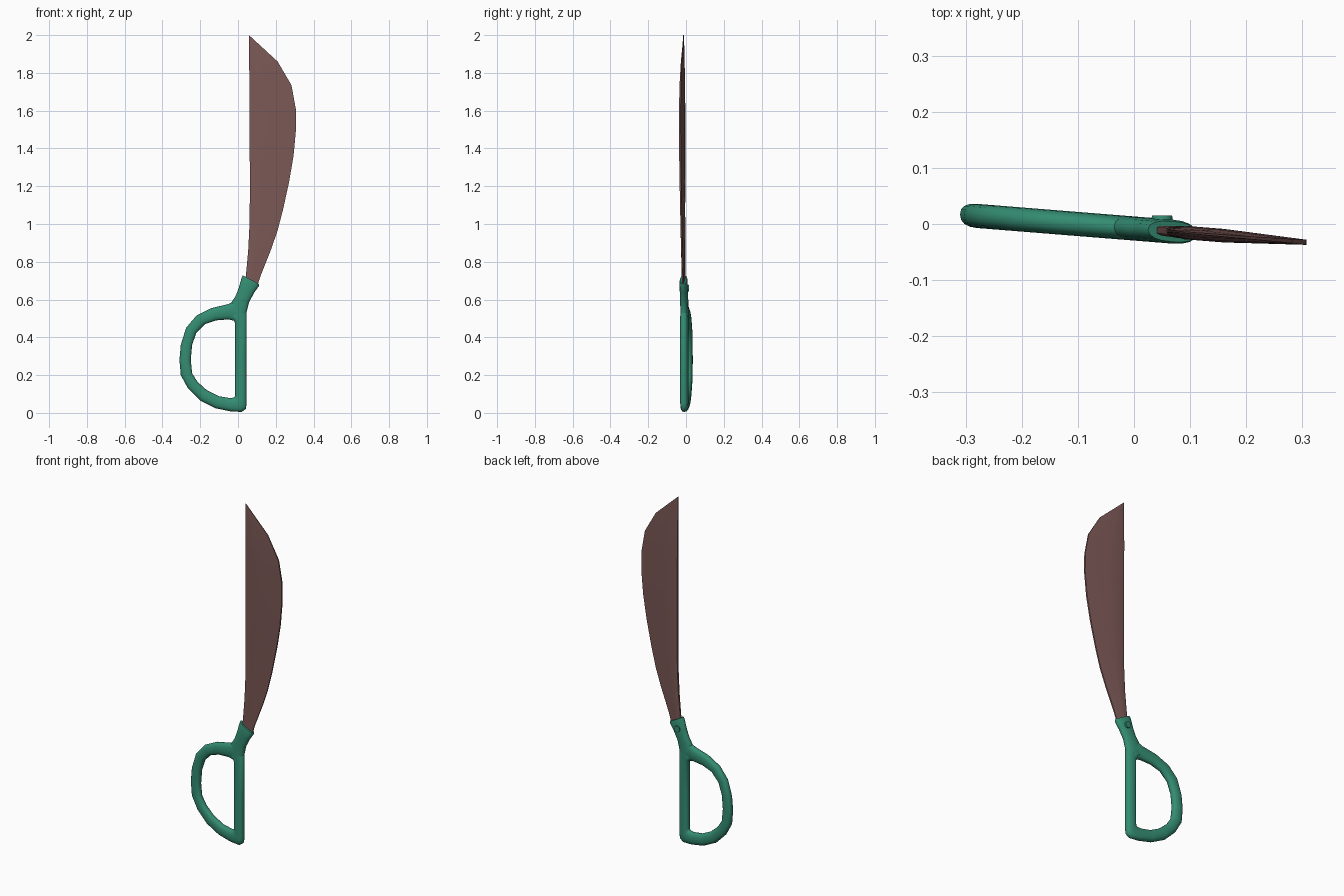
import bpy, bmesh, math
from mathutils import Vector, Matrix


def material(name, rgb):
    m = bpy.data.materials.new(name)
    m.diffuse_color = (*rgb, 1)
    return m


GREEN = material("green handle", (0.034, 0.262, 0.165))
BROWN = material("dull brown blade", (0.195, 0.098, 0.092))


def plane_y(x):
    # the whole tool lies in a plane turned slightly about z
    return -0.008 - 0.08 * x


def finish(bm, name, mat, angle):
    bmesh.ops.recalc_face_normals(bm, faces=bm.faces)
    me = bpy.data.meshes.new(name)
    bm.to_mesh(me)
    bm.free()
    me.materials.append(mat)
    ob = bpy.data.objects.new(name, me)
    bpy.context.collection.objects.link(ob)
    bpy.ops.object.select_all(action='DESELECT')
    ob.select_set(True)
    bpy.context.view_layer.objects.active = ob
    bpy.ops.object.shade_smooth_by_angle(angle=math.radians(angle))
    return ob


def loft(name, stations, section, mat, closed=False, angle=50):
    """Each station (xa, za, xb, zb, scale) spans two outline points;
    section holds (position across, y offset)."""
    bm = bmesh.new()
    rings = []
    for xa, za, xb, zb, s in stations:
        ring = []
        for u, t in section:
            x, z = xa + (xb - xa) * u, za + (zb - za) * u
            ring.append(bm.verts.new((x, plane_y(x) + t * s, z)))
        rings.append(ring)
    n = len(section)
    pairs = list(zip(rings, rings[1:]))
    if closed:
        pairs.append((rings[-1], rings[0]))
    else:
        bm.faces.new(rings[0])
        bm.faces.new(rings[-1])
    for a, b in pairs:
        for i in range(n):
            j = (i + 1) % n
            bm.faces.new((a[i], a[j], b[j], b[i]))
    return finish(bm, name, mat, angle)


def power(v, p):
    return math.copysign(abs(v) ** p, v)


# rounded section for the handle
N = 16
tube = [(0.5 - 0.5 * power(math.cos(a), 0.85), 0.0215 * power(math.sin(a), 0.85))
        for a in (2 * math.pi * i / N for i in range(N))]

# D-shaped finger loop: outer point, inner point
loop = [
    (0.045, 0.05, -0.015, 0.095), (0.045, 0.30, -0.015, 0.30),
    (0.045, 0.53, -0.015, 0.475), (0.0, 0.60, -0.022, 0.488),
    (-0.055, 0.575, -0.05, 0.495), (-0.14, 0.555, -0.115, 0.49),
    (-0.22, 0.515, -0.175, 0.47), (-0.275, 0.45, -0.22, 0.425),
    (-0.303, 0.36, -0.243, 0.36), (-0.31, 0.28, -0.25, 0.28),
    (-0.303, 0.20, -0.243, 0.21), (-0.265, 0.13, -0.215, 0.165),
    (-0.20, 0.065, -0.165, 0.12), (-0.12, 0.025, -0.10, 0.088),
    (-0.04, 0.008, -0.04, 0.078), (0.02, 0.005, -0.022, 0.082),
    (0.042, 0.022, -0.016, 0.087)]
loft("finger_loop", [(*p, 1) for p in loop], tube, GREEN, closed=True)

# neck that grips the blade
neck = [
    (-0.05, 0.525, 0.045, 0.46), (-0.04, 0.577, 0.045, 0.53),
    (-0.012, 0.62, 0.058, 0.585), (0.005, 0.665, 0.085, 0.635),
    (0.020, 0.718, 0.111, 0.672), (0.025, 0.728, 0.112, 0.682)]
loft("neck", [(*p, s) for p, s in zip(neck, (1, 1, 1, 1, 1, 0.85))], tube, GREEN)

# pivot stud on the back of the neck
bm = bmesh.new()
bmesh.ops.create_cone(bm, cap_ends=True, segments=16, radius1=0.022, radius2=0.018,
                      depth=0.03,
                      matrix=Matrix.Translation(Vector((0.05, plane_y(0.05) + 0.012, 0.66)))
                      @ Matrix.Rotation(math.radians(-90), 4, 'X'))
finish(bm, "pivot_stud", GREEN, 40)

# blade: spine point, cutting edge point, thickness scale
blade_section = [(0, -0.006), (0.12, -0.0105), (0.4, -0.0105), (1, -0.004),
                 (1, 0.004), (0.4, 0.0105), (0.12, 0.0105), (0, 0.006)]
blade = [
    (0.036, 0.68, 0.098, 0.66, 0.8), (0.043, 0.74, 0.121, 0.73, 0.85),
    (0.054, 0.86, 0.173, 0.86, 0.95), (0.060, 0.98, 0.208, 0.96, 1),
    (0.062, 1.08, 0.237, 1.07, 1), (0.063, 1.22, 0.270, 1.22, 1.1),
    (0.062, 1.36, 0.294, 1.36, 1.15), (0.062, 1.50, 0.307, 1.50, 1.15),
    (0.061, 1.61, 0.306, 1.61, 1.1), (0.060, 1.75, 0.283, 1.735, 0.95),
    (0.059, 1.89, 0.210, 1.86, 0.6), (0.058, 2.0, 0.060, 1.998, 0.2)]
loft("blade", blade, blade_section, BROWN, angle=35)
